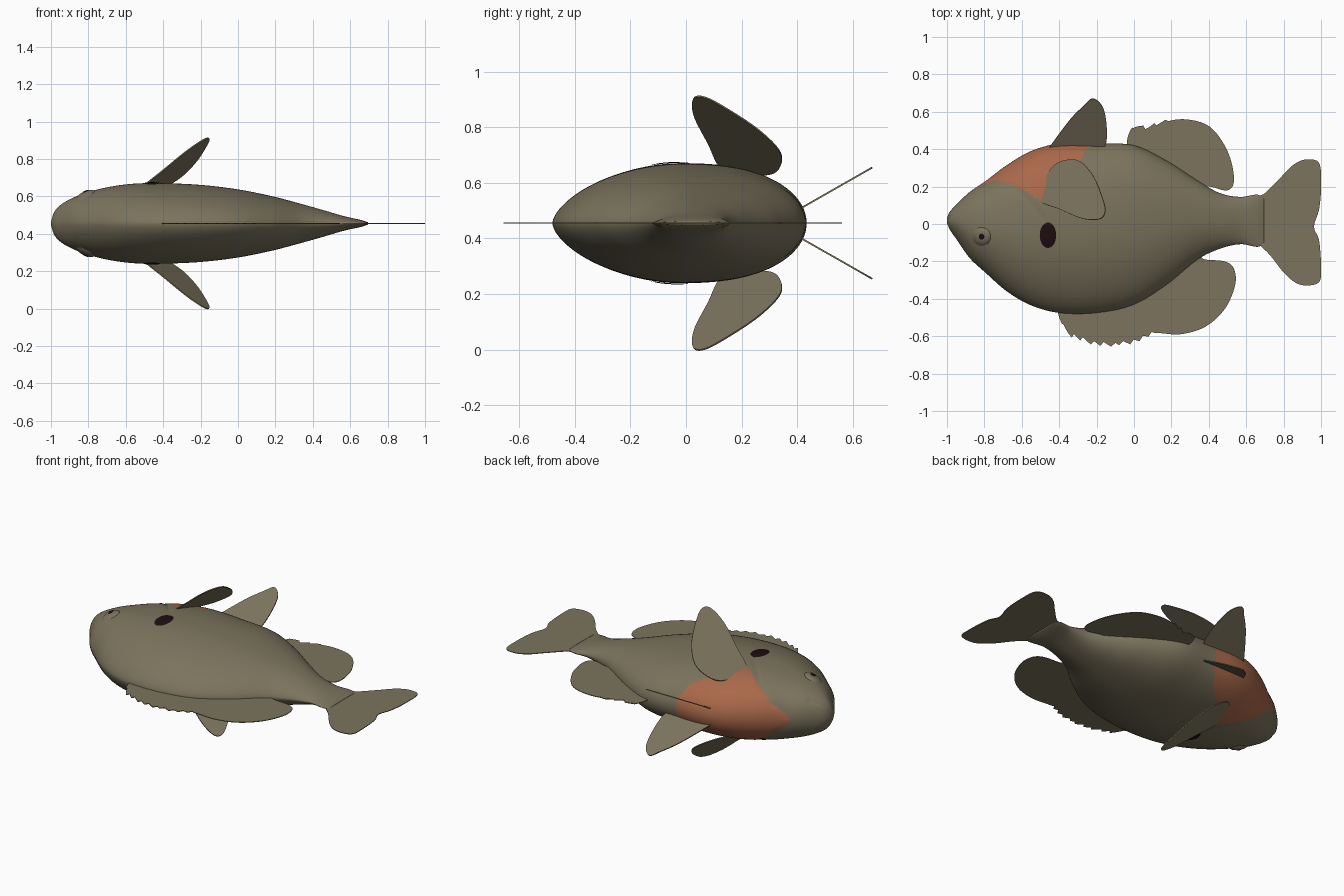
import bpy, bmesh, math

if "Cube" in bpy.data.objects:
    bpy.data.objects.remove(bpy.data.objects["Cube"])

MID = 0.455  # height of the symmetry plane: the fish lies on its side


def material(name, rgb):
    m = bpy.data.materials.new(name)
    m.diffuse_color = (*rgb, 1)
    m.use_nodes = True
    m.node_tree.nodes["Principled BSDF"].inputs["Base Color"].default_value = m.diffuse_color
    return m


OLIVE = material("olive_skin", (0.200, 0.172, 0.110))
ORANGE = material("orange_breast", (0.40, 0.140, 0.068))
DARK = material("dark_spot", (0.014, 0.004, 0.005))

# body stations: x, belly y, back y, half thickness
STATIONS = [
    (-1.0, 0.035, 0.005, 0.015), (-0.985, 0.065, -0.03, 0.058), (-0.95, 0.105, -0.08, 0.098),
    (-0.88, 0.17, -0.18, 0.138), (-0.80, 0.225, -0.255, 0.168), (-0.68, 0.315, -0.36, 0.197),
    (-0.55, 0.39, -0.435, 0.213), (-0.40, 0.43, -0.475, 0.215), (-0.20, 0.43, -0.475, 0.206),
    (0.0, 0.42, -0.43, 0.182), (0.18, 0.335, -0.32, 0.146), (0.34, 0.232, -0.19, 0.104),
    (0.46, 0.165, -0.132, 0.070), (0.57, 0.145, -0.108, 0.038), (0.66, 0.157, -0.122, 0.018),
    (0.695, 0.14, -0.11, 0.006)]


def catmull(p0, p1, p2, p3, t):
    return 0.5 * (2 * p1 + (p2 - p0) * t + (2 * p0 - 5 * p1 + 4 * p2 - p3) * t * t
                  + (3 * p1 - p0 - 3 * p2 + p3) * t ** 3)


def station(x):
    n = len(STATIONS)
    i = 0
    while i < n - 2 and x > STATIONS[i + 1][0]:
        i += 1
    a, b = STATIONS[i], STATIONS[i + 1]
    t = (x - a[0]) / (b[0] - a[0])
    out = []
    for k in (1, 2, 3):
        # tangents scaled for uneven spacing
        def slope(j):
            lo, hi = STATIONS[max(j - 1, 0)], STATIONS[min(j + 1, n - 1)]
            return (hi[k] - lo[k]) / (hi[0] - lo[0])
        d = b[0] - a[0]
        out.append((2 * t**3 - 3 * t**2 + 1) * a[k] + (t**3 - 2 * t**2 + t) * slope(i) * d
                   + (3 * t**2 - 2 * t**3) * b[k] + (t**3 - t**2) * slope(i + 1) * d)
    return out


def seg_dist(x, y, line):
    best = 9
    for (ax, ay), (bx, by) in zip(line, line[1:]):
        dx, dy = bx - ax, by - ay
        t = max(0, min(1, ((x - ax) * dx + (y - ay) * dy) / (dx * dx + dy * dy)))
        best = min(best, math.hypot(x - ax - t * dx, y - ay - t * dy))
    return best


GILL = [(-0.84, 0.20), (-0.74, 0.235), (-0.64, 0.205), (-0.555, 0.11), (-0.47, 0.015)]
MOUTH = [(-1.0, 0.02), (-0.95, 0.06), (-0.905, 0.095)]


def surface(x, y):
    """Half thickness of the body at (x, y)."""
    belly, back, h = station(x)
    c, r = (belly + back) / 2, (belly - back) / 2
    u = max(-1, min(1, (y - c) / r))
    z = h * ((1 - u ** 2.5) ** 0.5 if u > 0 else (1 - (-u) ** 1.85) ** 0.62)
    for line in (GILL, MOUTH):  # shallow creases
        z -= min(z * 0.5, 0.007 * max(0, 1 - seg_dist(x, y, line) / 0.016))
    return z


def finish(name, bm, mats, smooth=True, mirror=False):
    bmesh.ops.recalc_face_normals(bm, faces=bm.faces)
    me = bpy.data.meshes.new(name)
    bm.to_mesh(me)
    bm.free()
    ob = bpy.data.objects.new(name, me)
    ob.location.z = MID
    bpy.context.collection.objects.link(ob)
    for m in mats:
        me.materials.append(m)
    for p in me.polygons:
        p.use_smooth = smooth
    if mirror:
        mod = ob.modifiers.new("both_sides", 'MIRROR')
        mod.use_axis = (False, False, True)
    return ob


# orange breast: belly side of this line
BREAST = [(-0.86, 0.19), (-0.74, 0.235), (-0.64, 0.21), (-0.49, 0.12), (-0.46, 0.20),
          (-0.30, 0.33), (-0.24, 0.41)]


def is_breast(x, y):
    for (ax, ay), (bx, by) in zip(BREAST, BREAST[1:]):
        if ax <= x <= bx:
            return y > ay + (by - ay) * (x - ax) / (bx - ax)
    return False


# body: lofted rings
bm = bmesh.new()
NR, NS = 200, 112
rings = []
for i in range(NR + 1):
    s = i / NR
    x = -1 + 1.695 * (0.6 * s + 0.4 * (1 - math.cos(math.pi * s)) / 2)
    belly, back, h = station(x)
    c, r = (belly + back) / 2, (belly - back) / 2
    ring = []
    for k in range(NS):
        a = 2 * math.pi * k / NS
        y = c + r * math.cos(a)
        z = surface(x, y) * (0 if k in (0, NS // 2) else math.copysign(1, math.sin(a)))
        ring.append(bm.verts.new((x, y, z)))
    rings.append(ring)
for r0, r1 in zip(rings, rings[1:]):
    for k in range(NS):
        j = (k + 1) % NS
        f = bm.faces.new((r0[k], r0[j], r1[j], r1[k]))
        m = f.calc_center_median()
        f.material_index = int(is_breast(m.x, m.y))
bm.faces.new(rings[0])
bm.faces.new(rings[-1])
finish("body", bm, [OLIVE, ORANGE])


# patches that follow the flank: gill spot, eye, pupil
def patch(name, cx, cy, rx, ry, mat, lift):
    bm = bmesh.new()
    n, m = 32, 6
    prev = None
    for j in range(m + 1):
        q = j / m
        ring = []
        for k in range(n if j else 1):
            a = 2 * math.pi * k / n
            x, y = cx + rx * q * math.cos(a), cy + ry * q * math.sin(a)
            ring.append(bm.verts.new((x, y, surface(x, y) + lift(q))))
        for k in range(n if j else 0):
            l = (k + 1) % n
            if j == 1:
                bm.faces.new((prev[0], ring[k], ring[l]))
            else:
                bm.faces.new((prev[k], ring[k], ring[l], prev[l]))
        prev = ring
    ob = finish(name, bm, [mat], mirror=True)
    if ob.data.polygons[0].normal.z < 0:
        ob.data.flip_normals()


patch("gill_spot", -0.46, -0.06, 0.044, 0.068, DARK, lambda q: 0.005 - 0.003 * q ** 4)
patch("eye", -0.815, -0.068, 0.05, 0.05, OLIVE, lambda q: 0.014 * (1 - q ** 4) - 0.001)
patch("pupil", -0.815, -0.068, 0.015, 0.016, DARK, lambda q: 0.016)


# fins: smoothed flat outlines with a little thickness
def fin(name, pts, height=None, teeth=None, thick=0.004):
    bm = bmesh.new()
    n, vs = len(pts), []
    for i in range(n):
        p = [pts[(i + o) % n] for o in (-1, 0, 1, 2)]
        for s in range(8):
            x, y = (catmull(*(q[k] for q in p), s / 8) for k in (0, 1))
            if teeth and teeth[0] < x < teeth[1] and abs(y) > 0.49:
                y *= 1 + teeth[2] * (((x - teeth[0]) / teeth[3]) % 1 - 0.5)
            x = min(x, 1.0)
            vs.append(bm.verts.new((x, y, height(x, y) if height else 0)))
    bm.faces.new(vs)
    ob = finish(name, bm, [OLIVE], smooth=False)
    mod = ob.modifiers.new("thickness", 'SOLIDIFY')
    mod.thickness, mod.offset = thick, 0
    if height:
        mod = ob.modifiers.new("both_sides", 'MIRROR')
        mod.use_axis = (False, False, True)


fin("dorsal_fin", [(-0.40, -0.45), (-0.37, -0.56), (-0.30, -0.61), (-0.18, -0.64), (-0.02, -0.63),
                   (0.11, -0.585), (0.245, -0.59), (0.38, -0.55), (0.485, -0.455), (0.54, -0.33),
                   (0.535, -0.24), (0.485, -0.20), (0.38, -0.19), (0.30, -0.17), (0.0, -0.35),
                   (-0.25, -0.42)], teeth=(-0.38, 0.12, 0.05, 0.052))
fin("anal_fin", [(-0.03, 0.40), (-0.01, 0.515), (0.07, 0.515), (0.14, 0.54), (0.27, 0.56), (0.405, 0.52),
                 (0.50, 0.39), (0.535, 0.24), (0.50, 0.18), (0.405, 0.20), (0.32, 0.20), (0.12, 0.34)],
    teeth=(-0.01, 0.18, 0.04, 0.06))
fin("tail_fin", [(0.64, 0.12), (0.70, 0.165), (0.78, 0.245), (0.85, 0.315), (0.92, 0.345), (0.99, 0.325),
                 (1.0, 0.20), (0.99, 0.08), (0.963, -0.015), (0.99, -0.09), (1.0, -0.24),
                 (0.985, -0.315), (0.89, -0.325), (0.81, -0.27), (0.73, -0.17), (0.68, -0.12),
                 (0.64, -0.08)])
fin("pectoral_fin", [(-0.50, 0.12), (-0.49, 0.17), (-0.46, 0.27), (-0.40, 0.33), (-0.30, 0.34),
                     (-0.22, 0.26), (-0.165, 0.13), (-0.155, 0.06), (-0.19, 0.025), (-0.28, 0.03),
                     (-0.40, 0.08)],
    height=lambda x, y: 0.207 + 0.66 * (x + 0.49) - 0.38 * (y - 0.13), thick=0.006)
fin("pelvic_fin", [(-0.45, 0.40), (-0.43, 0.44), (-0.34, 0.56), (-0.27, 0.63), (-0.22, 0.67),
                   (-0.165, 0.62), (-0.145, 0.50), (-0.16, 0.41), (-0.24, 0.39), (-0.36, 0.39)],
    height=lambda x, y: 0.052 + 0.57 * (y - 0.41), thick=0.006)
